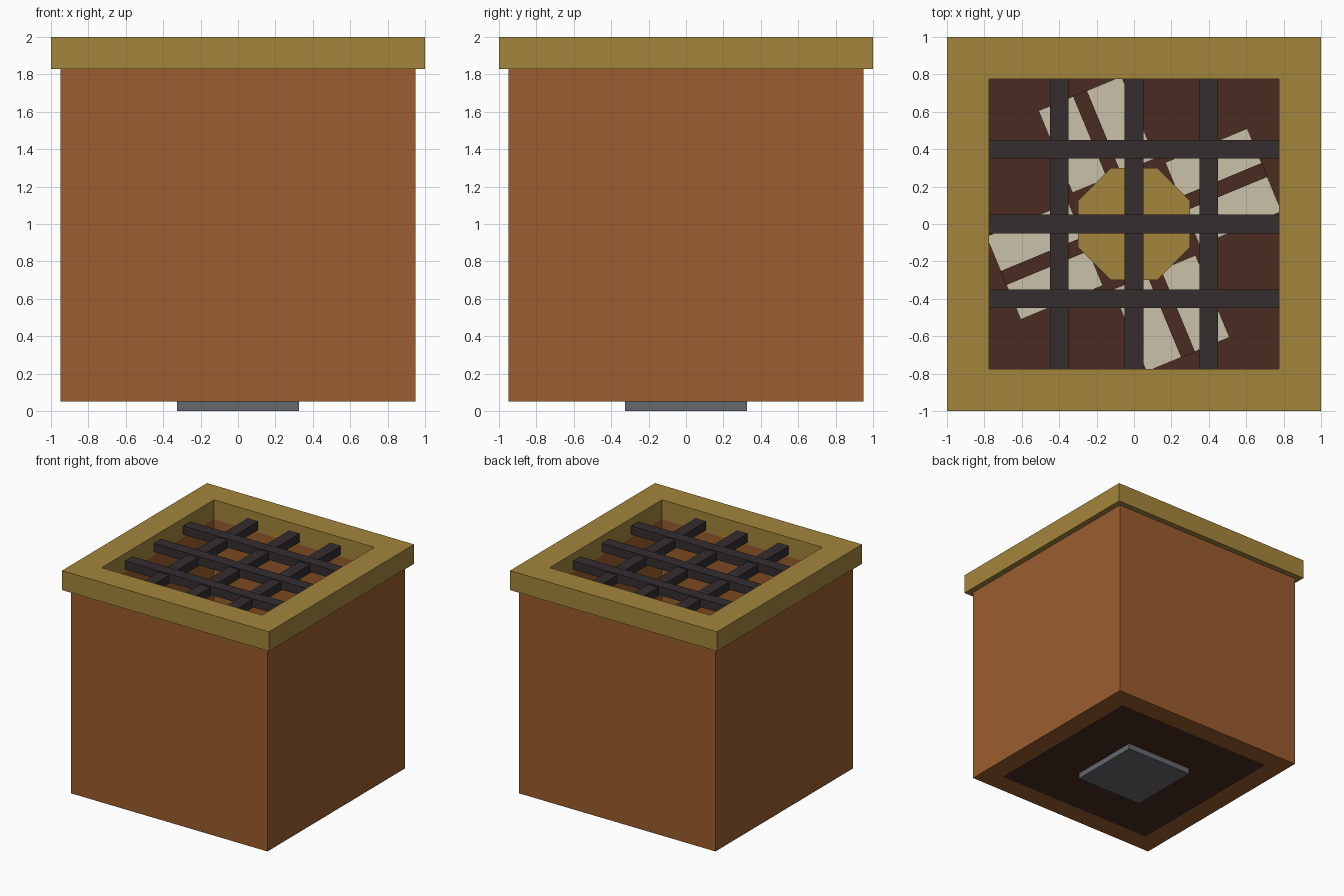
import bpy, math
from mathutils import Matrix

cube = bpy.data.objects.get("Cube")
if cube:
    bpy.data.objects.remove(cube, do_unlink=True)


def material(name, hex_code):
    srgb = [int(hex_code[i:i + 2], 16) / 255 for i in (0, 2, 4)]
    lin = [c / 12.92 if c <= 0.04045 else ((c + 0.055) / 1.055) ** 2.4 for c in srgb]
    mat = bpy.data.materials.new(name)
    mat.use_nodes = True
    mat.diffuse_color = (*lin, 1)
    mat.node_tree.nodes["Principled BSDF"].inputs["Base Color"].default_value = (*lin, 1)
    return mat


COPPER = material("copper brown", "9B5D2E")
BRASS = material("brass", "A4863C")
IRON = material("dark iron", "352D2F")
WOOD = material("dark wood", "4A2B22")
CANVAS = material("canvas", "C9C1A9")
STEEL = material("grey steel", "67686E")


def finish(name, verts, faces, mat):
    mesh = bpy.data.meshes.new(name)
    mesh.from_pydata(verts, [], faces)
    mesh.materials.append(mat)
    obj = bpy.data.objects.new(name, mesh)
    bpy.context.collection.objects.link(obj)
    return obj


def box(name, x, y, z, mat, angle=0):
    """Box from (min, max) ranges, turned about the z axis."""
    verts = [(a, b, c) for a in x for b in y for c in z]
    faces = [(0, 1, 3, 2), (4, 6, 7, 5), (0, 4, 5, 1), (2, 3, 7, 6), (0, 2, 6, 4), (1, 5, 7, 3)]
    obj = finish(name, verts, faces, mat)
    obj.data.transform(Matrix.Rotation(angle, 4, "Z"))
    return obj


def square_tube(name, outer, inner, low, high, mat):
    """Open square tube with flat top and bottom rims."""
    rings = [(outer, low), (outer, high), (inner, high), (inner, low)]
    verts = [(sx * r, sy * r, z) for r, z in rings
             for sx, sy in ((-1, -1), (1, -1), (1, 1), (-1, 1))]
    faces = []
    for ring in range(4):
        nxt = (ring + 1) % 4
        for i in range(4):
            j = (i + 1) % 4
            faces.append((ring * 4 + i, ring * 4 + j, nxt * 4 + j, nxt * 4 + i))
    return finish(name, verts, faces, mat)


def prism(name, radius, low, high, mat, sides=8):
    """Upright prism with flat sides facing the axes."""
    bpy.ops.mesh.primitive_cylinder_add(
        vertices=sides, radius=radius, depth=high - low,
        location=(0, 0, (low + high) / 2), rotation=(0, 0, math.pi / sides))
    obj = bpy.context.object
    obj.name = name
    obj.data.materials.append(mat)
    return obj


# Casing: walls, top frame, floor and foot plate
INNER = 0.775
square_tube("casing_walls", 0.95, INNER, 0.05, 1.83, COPPER)
square_tube("top_frame", 1.0, INNER, 1.83, 2.0, BRASS)
box("floor_panel", (-INNER, INNER), (-INNER, INNER), (0.05, 0.12), WOOD)
box("foot_plate", (-0.325, 0.325), (-0.325, 0.325), (0, 0.05), STEEL)

# Grate: crossing bars, the x bars lying slightly higher
for i, pos in enumerate((-0.4, 0, 0.4)):
    side = (pos - 0.05, pos + 0.05)
    box(f"grate_bar_x_{i + 1}", (-INNER, INNER), side, (1.86, 1.935), IRON)
    box(f"grate_bar_y_{i + 1}", side, (-INNER, INNER), (1.85, 1.925), IRON)

# Rotor: shaft, hub and four canvas blades with wooden spars
FAN = 0.6
prism("rotor_shaft", 0.1, 0.12, FAN - 0.1, STEEL)
prism("rotor_hub", 0.325, FAN - 0.1, FAN + 0.1, BRASS)
for i in range(4):
    turn = math.pi / 8 + i * math.pi / 2
    box(f"blade_{i + 1}", (0.28, 0.755), (-0.24, 0.24), (FAN - 0.02, FAN + 0.02), CANVAS, turn)
    box(f"blade_spar_{i + 1}", (0.2, 0.757), (-0.04, 0.04), (FAN - 0.04, FAN + 0.04), WOOD, turn)
